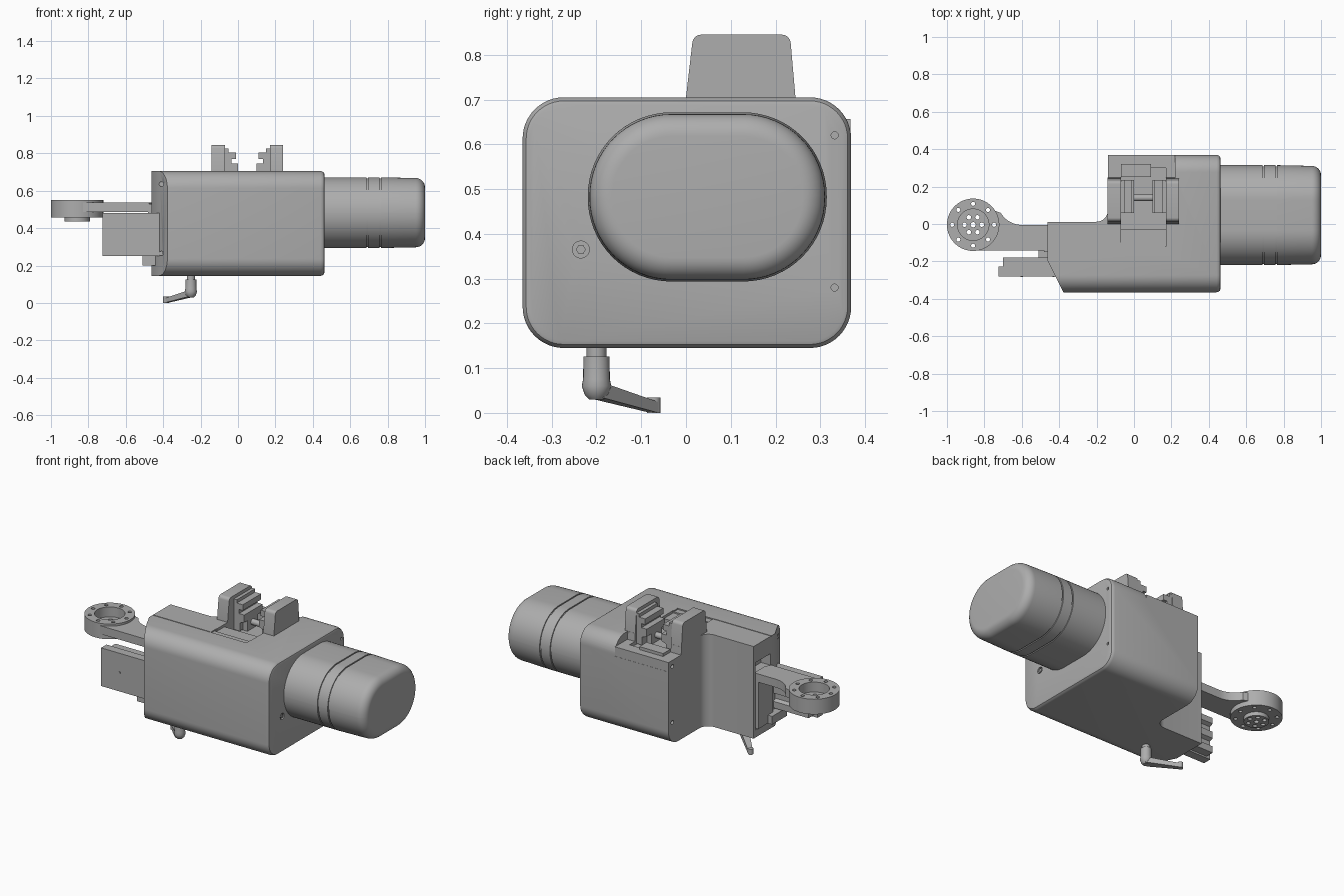
import bpy, bmesh
from math import sin, cos, pi, radians
from mathutils import Vector

old = bpy.data.objects.get("Cube")
if old:
    bpy.data.objects.remove(old, do_unlink=True)

grey = bpy.data.materials.new("machine grey")
grey.use_nodes = True
GREY = (0.42, 0.42, 0.42, 1)
grey.diffuse_color = GREY
grey.node_tree.nodes["Principled BSDF"].inputs["Base Color"].default_value = GREY
parts = []


def finish(name, bm):
    bmesh.ops.recalc_face_normals(bm, faces=bm.faces)
    mesh = bpy.data.meshes.new(name)
    bm.to_mesh(mesh)
    bm.free()
    mesh.materials.append(grey)
    ob = bpy.data.objects.new(name, mesh)
    bpy.context.collection.objects.link(ob)
    parts.append(ob)
    return ob


def place(axis, p, t):
    a, b = p
    return {"x": (t, a, b), "y": (a, t, b), "z": (a, b, t)}[axis]


def loft(name, axis, sections):
    """Skin a run of (offset, outline) sections along an axis and cap both ends."""
    bm = bmesh.new()
    rings = [[bm.verts.new(place(axis, p, t)) for p in pts] for t, pts in sections]
    n = len(rings[0])
    for r, s in zip(rings, rings[1:]):
        for i in range(n):
            j = (i + 1) % n
            bm.faces.new((r[i], r[j], s[j], s[i]))
    bm.faces.new(rings[0])
    bm.faces.new(rings[-1])
    return finish(name, bm)


def prism(name, axis, pts, a, b):
    return loft(name, axis, [(a, pts), (b, pts)])


def box(name, x0, x1, y0, y1, z0, z1):
    return prism(name, "z", [(x0, y0), (x1, y0), (x1, y1), (x0, y1)], z0, z1)


def arc(c, r, a0, a1, n):
    return [(c[0] + r * cos(radians(a0 + (a1 - a0) * i / n)),
             c[1] + r * sin(radians(a0 + (a1 - a0) * i / n))) for i in range(n + 1)]


def circle(c, r, n=32):
    return arc(c, r, 0, 360, n)[:-1]


def cyl(name, axis, c, r, a, b, n=32):
    return prism(name, axis, circle(c, r, n), a, b)


def rounded(c, hw, hh, r, n=12):
    pts = []
    for k, (sx, sy) in enumerate([(1, 1), (-1, 1), (-1, -1), (1, -1)]):
        centre = (c[0] + sx * (hw - r), c[1] + sy * (hh - r))
        pts += arc(centre, r, k * 90, k * 90 + 90, n)
    return pts


def hull(name, pts):
    bm = bmesh.new()
    for p in pts:
        bm.verts.new(p)
    bmesh.ops.convex_hull(bm, input=bm.verts)
    return finish(name, bm)


def combine(target, tool, op="DIFFERENCE"):
    m = target.modifiers.new("shape", "BOOLEAN")
    m.operation, m.object, m.solver = op, tool, "EXACT"
    bpy.context.view_layer.objects.active = target
    bpy.ops.object.modifier_apply(modifier=m.name)
    parts.remove(tool)
    bpy.data.objects.remove(tool, do_unlink=True)


# Main housing: rounded block with a softened right end
def shell(i):
    return rounded((0.002, 0.425), 0.367 - i, 0.28 - i, 0.092 - i)


housing = loft("housing", "x", [(-0.463, shell(0)), (0.442, shell(0)), (0.452, shell(0.003)),
                                (0.459, shell(0.008)), (0.462, shell(0.016))])
corner = [(-0.6, 0.012)] + arc((-0.2, 0.072), 0.06, -90, 0, 8) + [(-0.14, 0.6), (-0.6, 0.6)]
combine(housing, prism("rear_cut", "z", corner, 0, 1))
combine(housing, prism("front_cut", "z", [(-0.52, -0.08), (-0.34, -0.44), (-0.6, -0.44), (-0.6, -0.08)], 0, 1))

# Lowered rear platform and the gripper recess
combine(housing, box("step_cut", -0.2, 0.22, 0.245, 0.5, 0.6, 0.8))
combine(housing, box("platform", -0.14, 0.22, 0.2, 0.368, 0.5, 0.657), "UNION")
combine(housing, box("gripper_recess", -0.07, 0.17, -0.12, 0.3, 0.635, 0.8))
combine(housing, box("recess_lip", -0.073, 0.166, -0.158, -0.1, 0.698, 0.8))
combine(housing, box("seam", -0.5, -0.08, -0.16, -0.155, 0.7, 0.8))

# Open left end around the slide
combine(housing, box("slide_pocket", -0.55, -0.4, -0.15, -0.005, 0.19, 0.6))

# Screw holes
for z in (0.28, 0.62):
    combine(housing, cyl("screw_hole", "x", (0.332, z), 0.008, 0.44, 0.5, 12))
    combine(housing, cyl("screw_hole", "x", (0.332, z), 0.012, -0.2, -0.12, 12))
for z in (0.265, 0.635):
    combine(housing, cyl("screw_hole", "y", (-0.41, z), 0.012, -0.4, -0.27, 12))
combine(housing, cyl("plug_hole", "x", (-0.235, 0.365), 0.019, 0.45, 0.5, 20))
cyl("plug", "x", (-0.235, 0.365), 0.011, 0.44, 0.461, 6)


# Motor: stadium section with two grooves and a rounded end
def stadium(i):
    return rounded((0.0475, 0.4825), 0.267 - i, 0.189 - i, 0.187 - i, 16)


run = [(0.45, 0)]
for g in (0.687, 0.757):
    run += [(g, 0), (g, 0.006), (g + 0.008, 0.006), (g + 0.008, 0)]
for k in range(9):
    a = k * pi / 16
    run.append((0.95 + 0.05 * sin(a), 0.004 + 0.05 * (1 - cos(a))))
loft("motor", "x", [(x, stadium(i)) for x, i in run])

# Gripper fingers and stepped jaws, mirrored about the gripper centre
MID = 0.05
finger = [(0, 0.66), (0, 0.705)] + arc((0.034, 0.825), 0.02, 175, 90, 5) \
    + arc((0.214, 0.825), 0.02, 90, 8, 5) + [(0.245, 0.7), (0.248, 0.655)]
jaw = [(0.12, 0.64), (0.12, 0.825), (0.1, 0.825), (0.1, 0.805), (0.06, 0.805), (0.06, 0.77),
       (0.085, 0.77), (0.085, 0.745), (0.05, 0.745), (0.05, 0.7), (0.08, 0.69), (0.08, 0.64)]
for side, label in ((-1, "right"), (1, "left")):
    prism(label + "_finger", "x", finger, MID + side * 0.12, MID + side * 0.191)
    prism(label + "_jaw", "y", [(MID + side * x, z) for x, z in jaw], 0.06, 0.235)
    box(label + "_nut", *sorted((MID + side * 0.05, MID + side * 0.1)), 0.09, 0.19, 0.63, 0.7)
cyl("spindle", "x", (0.14, 0.675), 0.018, -0.07, 0.17, 20)
box("recess_rail", -0.07, 0.09, 0.25, 0.32, 0.6, 0.675)
box("recess_front_block", -0.07, 0.17, -0.12, -0.03, 0.6, 0.69)

# Linear slide on the left end: front plate with a grooved rail behind
box("slide_plate", -0.725, -0.4, -0.28, -0.228, 0.25, 0.482)
rail = [(-0.235, 0.26), (-0.178, 0.26), (-0.178, 0.3), (-0.2, 0.31), (-0.2, 0.34), (-0.178, 0.35),
        (-0.178, 0.39), (-0.2, 0.4), (-0.2, 0.43), (-0.178, 0.44), (-0.178, 0.475), (-0.235, 0.475)]
prism("slide_rail", "x", rail, -0.7, -0.4)
for x in (-0.6, -0.43):
    cyl("slide_pin", "y", (x, 0.365), 0.006, -0.283, -0.27, 12)
box("slide_foot", -0.51, -0.38, -0.24, -0.1, 0.2, 0.25)
box("slide_block", -0.48, -0.39, -0.15, -0.01, 0.2, 0.53)

# Arm with a drilled mounting ring
HUB = (-0.86, -0.004)
blend = arc((-0.6, 0.125), 0.13, -90, -150, 8)
arm = prism("arm", "z", [(-0.83, -0.143), (-0.475, -0.143), (-0.455, -0.11), (-0.455, -0.005)]
            + blend + [(-0.8, 0.09)], 0.487, 0.537)
ring = cyl("mounting_ring", "z", HUB, 0.14, 0.458, 0.55, 64)
combine(ring, cyl("hub", "z", HUB, 0.068, 0.435, 0.47, 40), "UNION")
combine(ring, cyl("ring_recess", "z", HUB, 0.084, 0.49, 0.6, 48))
combine(arm, cyl("ring_clearance", "z", HUB, 0.13, 0.4, 0.6, 48))
for count, reach, r in ((8, 0.112, 0.011), (6, 0.046, 0.012), (1, 0, 0.014)):
    for k in range(count):
        a = 2 * pi * k / count
        c = (HUB[0] + reach * cos(a), HUB[1] + reach * sin(a))
        combine(ring, cyl("bolt_hole", "z", c, r, 0.4, 0.6, 14))

# Clamping lever underneath
PIVOT = (-0.252, -0.2)
cyl("lever_neck", "z", PIVOT, 0.022, 0.12, 0.16, 24)
loft("lever_hub", "z", [(z, circle(PIVOT, r, 24)) for z, r in
                        ((0.03, 0.016), (0.04, 0.026), (0.06, 0.033), (0.075, 0.03), (0.126, 0.029))])
start, end = Vector((*PIVOT, 0.05)), Vector((-0.385, -0.07, 0.012))
across = Vector((1, 1, 0)).normalized()
up = Vector((0, 0, 1))
hull("lever_arm", [p + across * s * w + up * t * h for p, w, h in ((start, 0.024, 0.017), (end, 0.013, 0.012))
                   for s in (-1, 1) for t in (-1, 1)])
cyl("lever_tip", "z", (-0.385, -0.072), 0.015, 0, 0.034, 16)

# Shading
bpy.ops.object.select_all(action="DESELECT")
for ob in parts:
    ob.select_set(True)
bpy.context.view_layer.objects.active = housing
bpy.ops.object.shade_smooth_by_angle(angle=radians(32))
